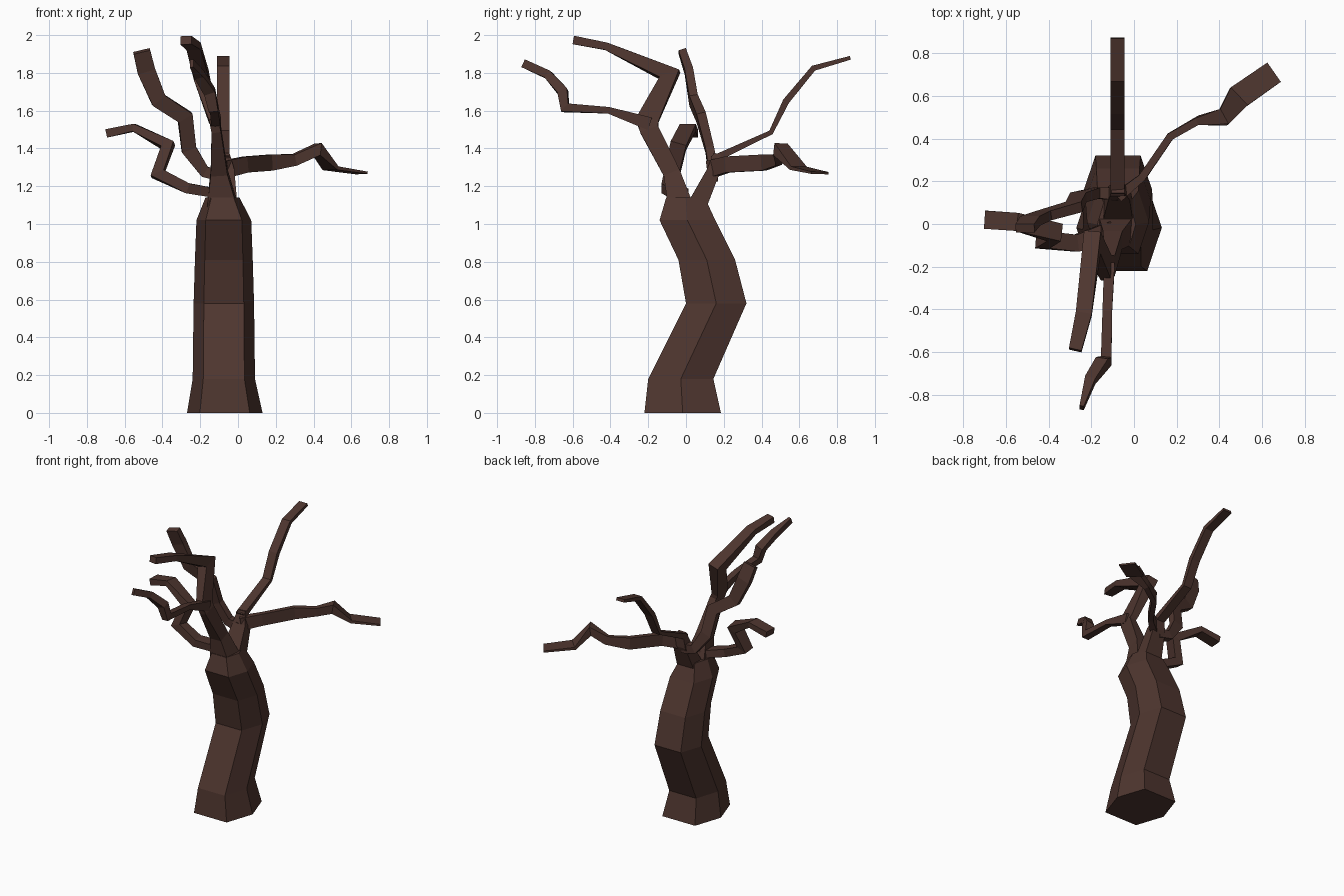
import bpy, bmesh
from mathutils import Vector

bark = bpy.data.materials.new("dark_brown_bark")
bark.diffuse_color = (0.076, 0.036, 0.028, 1)


def loft(name, rings):
    """Skin a list of equal-sized point rings and cap both ends."""
    bm = bmesh.new()
    rows = [[bm.verts.new(p) for p in ring] for ring in rings]
    n = len(rows[0])
    for a, b in zip(rows, rows[1:]):
        for i in range(n):
            j = (i + 1) % n
            bm.faces.new((a[i], a[j], b[j], b[i]))
    bm.faces.new(rows[0][::-1])
    bm.faces.new(rows[-1])
    bmesh.ops.recalc_face_normals(bm, faces=bm.faces)
    mesh = bpy.data.meshes.new(name)
    bm.to_mesh(mesh)
    bm.free()
    mesh.materials.append(bark)
    bpy.context.collection.objects.link(bpy.data.objects.new(name, mesh))


def branch(name, side_hint, path):
    """Four-sided limb; path rows are x, y, z, width along side, depth."""
    pts = [Vector(r[:3]) for r in path]
    dirs = [(b - a).normalized() for a, b in zip(pts, pts[1:])]
    rings = []
    for i, row in enumerate(path):
        t = (dirs[max(i - 1, 0)] + dirs[min(i, len(dirs) - 1)]).normalized()
        s = Vector(side_hint)
        s = (s - s.dot(t) * t).normalized()
        u = t.cross(s)
        s, u = s * row[3] / 2, u * row[4] / 2
        rings.append([pts[i] + s + u, pts[i] - s + u, pts[i] - s - u, pts[i] + s - u])
    loft(name, rings)


# Trunk: swaying six-sided column; rows are z, centre x, half width, front y, back y
trunk = [(0, -0.07, 0.2, -0.22, 0.185), (0.18, -0.075, 0.165, -0.2, 0.145),
         (0.58, -0.075, 0.16, 0.0, 0.32), (0.81, -0.075, 0.153, -0.04, 0.26),
         (1.02, -0.075, 0.145, -0.14, 0.155), (1.14, -0.082, 0.09, -0.105, 0.10)]
hexagon = [(1, 0), (0.66, 1), (-0.66, 1), (-1, 0), (-0.66, -1), (0.66, -1)]
loft("trunk", [[(cx + hx * w, (f + b) / 2 + hy * (b - f) / 2, z) for hx, hy in hexagon]
               for z, cx, w, f, b in trunk])

# Front limb and the high branch that folds forward
branch("front_upper_branch", (1, 0, 0), [
    (-0.085, -0.03, 1.10, 0.16, 0.13), (-0.1, -0.075, 1.27, 0.09, 0.09),
    (-0.115, -0.195, 1.5, 0.05, 0.10), (-0.13, -0.205, 1.55, 0.05, 0.12),
    (-0.195, -0.085, 1.79, 0.08, 0.11), (-0.235, -0.42, 1.94, 0.075, 0.04),
    (-0.275, -0.59, 1.973, 0.06, 0.045)])
# Low forward branch
branch("front_lower_branch", (1, 0, 0), [
    (-0.115, -0.19, 1.53, 0.05, 0.07), (-0.125, -0.41, 1.602, 0.045, 0.035),
    (-0.13, -0.64, 1.615, 0.05, 0.055), (-0.15, -0.652, 1.70, 0.06, 0.055),
    (-0.205, -0.73, 1.79, 0.05, 0.045), (-0.245, -0.86, 1.85, 0.02, 0.045)])
# Back limb and the rising rear branch
branch("back_limb", (1, 0, 0), [
    (-0.075, 0.06, 1.10, 0.14, 0.10), (-0.07, 0.145, 1.28, 0.10, 0.07),
    (-0.075, 0.165, 1.37, 0.06, 0.04)])
branch("back_branch", (1, 0, 0), [
    (-0.078, 0.14, 1.34, 0.065, 0.04), (-0.078, 0.45, 1.485, 0.065, 0.025),
    (-0.078, 0.53, 1.65, 0.065, 0.035), (-0.078, 0.675, 1.825, 0.065, 0.03),
    (-0.078, 0.87, 1.88, 0.065, 0.02)])
# Right branch: tall and narrow at first, flat and wide at the tip
branch("right_branch", (0.7, -0.7, 0), [
    (-0.07, 0.13, 1.29, 0.05, 0.09), (0.04, 0.22, 1.315, 0.035, 0.085),
    (0.17, 0.41, 1.325, 0.035, 0.085), (0.30, 0.485, 1.34, 0.035, 0.06),
    (0.42, 0.50, 1.395, 0.08, 0.065), (0.49, 0.595, 1.295, 0.115, 0.02),
    (0.655, 0.71, 1.27, 0.11, 0.012)])
# Left branches
branch("left_upper_branch", (0, 1, 0), [
    (-0.08, 0.14, 1.26, 0.06, 0.07), (-0.175, 0.145, 1.275, 0.05, 0.06),
    (-0.26, 0.125, 1.395, 0.045, 0.08), (-0.28, 0.08, 1.565, 0.05, 0.085),
    (-0.42, 0.04, 1.655, 0.045, 0.085), (-0.485, 0.015, 1.81, 0.045, 0.095),
    (-0.51, -0.02, 1.915, 0.04, 0.09)])
branch("left_lower_branch", (0, 1, 0), [
    (-0.10, -0.03, 1.16, 0.09, 0.05), (-0.27, -0.09, 1.19, 0.08, 0.055),
    (-0.425, -0.075, 1.265, 0.08, 0.075), (-0.37, -0.04, 1.415, 0.085, 0.07),
    (-0.55, 0.01, 1.51, 0.085, 0.04), (-0.695, 0.02, 1.48, 0.085, 0.045)])
